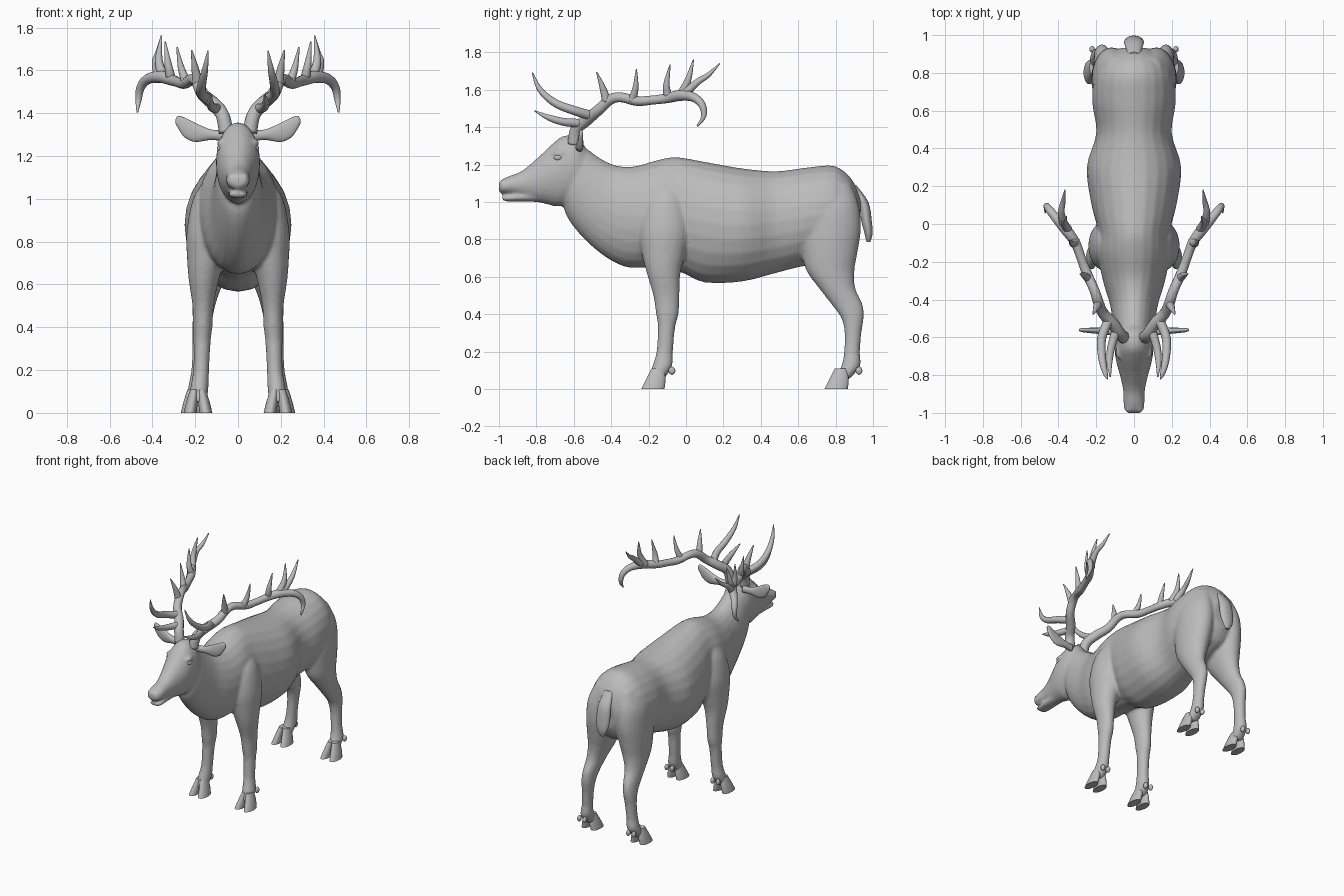
import bpy, bmesh, math
from mathutils import Vector as V, Matrix

grey = bpy.data.materials.new("plain grey")
grey.diffuse_color = (0.5, 0.5, 0.5, 1)


def spline(rows, k=4):
    """Smoothly interpolate rows of numbers (Catmull-Rom)."""
    out = []
    for i in range(len(rows) - 1):
        quad = [rows[max(i - 1, 0)], rows[i], rows[i + 1], rows[min(i + 2, len(rows) - 1)]]
        for j in range(k):
            t = j / k
            out.append([0.5 * (2 * b + (c - a) * t + (2 * a - 5 * b + 4 * c - d) * t * t
                               + (3 * b - a - 3 * c + d) * t ** 3) for a, b, c, d in zip(*quad)])
    return out + [list(rows[-1])]


def loft(bm, rings, side=1, n=24):
    """Skin elliptical rings, each given as centre and two half axes."""
    loops = []
    for c, a, b in rings:
        loop = []
        for i in range(n):
            t = 2 * math.pi * i / n
            p = c + a * math.cos(t) + b * math.sin(t)
            loop.append(bm.verts.new((p.x * side, p.y, p.z)))
        loops.append(loop)
    for p, q in zip(loops, loops[1:]):
        for i in range(n):
            bm.faces.new((p[i], p[(i + 1) % n], q[(i + 1) % n], q[i]))
    bm.faces.new(loops[0])
    bm.faces.new(loops[-1][::-1])


def trunk(bm, rows, side=1):
    """Rows: top y,z, bottom y,z, centre x, half width."""
    rings = []
    for ty, tz, by, bz, x, w in spline(rows):
        rings.append((V((x, (ty + by) / 2, (tz + bz) / 2)),
                      V((0, (ty - by) / 2, (tz - bz) / 2)), V((max(w, 0.004), 0, 0))))
    loft(bm, rings, side)


def limb(bm, rows, side=1):
    """Rows: height, front y, back y, centre x, half width."""
    trunk(bm, [(f, z, b, z, x, w) for z, f, b, x, w in rows], side)


def tube(bm, rows, side):
    """Rows: x, y, z, radius."""
    pts = spline(rows, 5)
    rings = []
    for i, p in enumerate(pts):
        d = (V(pts[min(i + 1, len(pts) - 1)][:3]) - V(pts[max(i - 1, 0)][:3])).normalized()
        a = d.cross(V((1, 0, 0))).normalized()
        r = max(p[3], 0.002)
        rings.append((V(p[:3]), a * r, d.cross(a) * r))
    loft(bm, rings, side, 12)


def blob(bm, c, s, side=1):
    m = Matrix.Translation((c[0] * side, c[1], c[2])) @ Matrix.Diagonal((*s, 1))
    bmesh.ops.create_uvsphere(bm, u_segments=16, v_segments=10, radius=1, matrix=m)


def finish(bm, name):
    bmesh.ops.recalc_face_normals(bm, faces=bm.faces)
    for f in bm.faces:
        f.smooth = True
    me = bpy.data.meshes.new(name)
    bm.to_mesh(me)
    bm.free()
    me.materials.append(grey)
    ob = bpy.data.objects.new(name, me)
    bpy.context.collection.objects.link(ob)
    return ob


# body: torso with neck, head, legs, blended by a remesh
body = bmesh.new()
trunk(body, [(.935, 1.02, .925, .82, 0, .07), (.90, 1.10, .88, .74, 0, .15),
             (.85, 1.16, .82, .70, 0, .19), (.78, 1.195, .74, .67, 0, .215),
             (.65, 1.185, .62, .655, 0, .22), (.48, 1.165, .48, .62, 0, .2),
             (.30, 1.18, .30, .575, 0, .25), (.10, 1.215, .10, .57, 0, .225),
             (-.05, 1.24, -.03, .625, 0, .19), (-.15, 1.225, -.17, .65, 0, .19),
             (-.28, 1.19, -.32, .652, 0, .165), (-.38, 1.197, -.45, .72, 0, .13),
             (-.46, 1.235, -.57, .83, 0, .112), (-.54, 1.29, -.645, .94, 0, .097),
             (-.60, 1.30, -.66, 1.05, 0, .07)])
trunk(body, [(-.52, 1.26, -.55, .97, 0, .08), (-.575, 1.345, -.63, .985, 0, .1),
             (-.65, 1.355, -.69, .975, 0, .102), (-.71, 1.315, -.75, .99, 0, .094),
             (-.80, 1.23, -.82, 1.005, 0, .072), (-.88, 1.165, -.89, 1.03, 0, .057),
             (-.95, 1.137, -.945, 1.042, 0, .056), (-.985, 1.12, -.985, 1.045, 0, .05),
             (-1.002, 1.10, -1.0, 1.06, 0, .03)])
# lower jaw
trunk(body, [(-.80, 1.06, -.80, 1.0, 0, .045), (-.90, 1.045, -.90, 1.003, 0, .046),
             (-.96, 1.036, -.96, 1.003, 0, .043), (-.985, 1.032, -.982, 1.012, 0, .028)])
for s in (1, -1):
    # front leg
    limb(body, [(1.08, -.15, -.04, .11, .05), (1.0, -.22, 0, .13, .08),
                (.85, -.25, .02, .145, .095), (.72, -.235, -.005, .15, .088),
                (.62, -.21, -.03, .16, .07), (.5, -.175, -.035, .163, .05),
                (.4, -.16, -.04, .165, .045), (.33, -.15, -.058, .168, .04),
                (.2, -.158, -.07, .172, .037), (.12, -.18, -.075, .18, .042),
                (.05, -.2, -.12, .185, .04)], s)
    # hind leg
    limb(body, [(1.1, .7, .88, .09, .06), (.98, .62, .925, .11, .1),
                (.85, .6, .935, .12, .105), (.72, .62, .915, .13, .095),
                (.63, .645, .9, .14, .08), (.54, .71, .905, .155, .06),
                (.45, .78, .945, .165, .047), (.38, .83, .95, .17, .043),
                (.3, .848, .938, .175, .038), (.2, .845, .93, .182, .036),
                (.12, .83, .93, .19, .042), (.05, .79, .87, .197, .04)], s)
    # brow and nostril rims
    blob(body, (.078, -.68, 1.262), (.022, .035, .016), s)
    blob(body, (.03, -.982, 1.1), (.018, .016, .02), s)
body = finish(body, "body")
mod = body.modifiers.new("blend", "REMESH")
mod.mode = 'VOXEL'
mod.voxel_size = 0.01
mod.use_smooth_shade = True
mod = body.modifiers.new("soften", "SMOOTH")
mod.factor = 0.5
mod.iterations = 5

# tail
bm = bmesh.new()
limb(bm, [(1.09, .88, .91, 0, .03), (1.0, .92, .975, 0, .048), (.9, .937, .993, 0, .052),
          (.83, .955, .997, 0, .04), (.785, .965, .985, 0, .015)])
finish(bm, "tail")

hooves, ears, eyes, antlers = (bmesh.new() for _ in range(4))
for s in (1, -1):
    # cloven hooves with dewclaws
    for y, cx in ((-.24, .187), (.74, .2)):
        for t in (-1, 1):
            limb(hooves, [(.11, y + .055, y + .125, cx + t * .016, .02),
                          (.05, y + .025, y + .13, cx + t * .028, .027),
                          (.0, y, y + .125, cx + t * .037, .03)], s)
            back = y + .165 if y < 0 else y + .185
            blob(hooves, (cx + t * .022, back, .098), (.014, .018, .022), s)
    # ears
    rows = [(.07, 1.32, 1.27, .02), (.13, 1.325, 1.275, .02), (.2, 1.355, 1.266, .016),
            (.25, 1.38, 1.288, .013), (.28, 1.387, 1.33, .01), (.292, 1.372, 1.352, .004)]
    loft(ears, [(V((x, -.575 + x * .05, (t + b) / 2)), V((0, 0, (t - b) / 2)), V((0, w, 0)))
                for x, t, b, w in spline(rows)], s)
    blob(eyes, (.078, -.683, 1.237), (.021, .026, .018), s)
    # antler beam
    tube(antlers, [(.055, -.6, 1.31, .034), (.072, -.585, 1.39, .032), (.11, -.53, 1.44, .032),
                   (.165, -.47, 1.49, .029), (.19, -.41, 1.545, .028), (.21, -.35, 1.56, .026),
                   (.25, -.26, 1.54, .026), (.28, -.18, 1.545, .024), (.31, -.1, 1.555, .026),
                   (.36, -.03, 1.57, .029), (.42, .04, 1.56, .024), (.455, .085, 1.52, .02),
                   (.465, .095, 1.46, .014), (.47, .06, 1.405, .004)], s)
    # antler tines
    for tine in ([(.09, -.55, 1.42, .024), (.12, -.65, 1.428, .021), (.13, -.73, 1.45, .016), (.125, -.81, 1.487, .003)],
                 [(.13, -.5, 1.46, .026), (.17, -.6, 1.49, .024), (.17, -.7, 1.53, .021), (.155, -.78, 1.6, .015), (.14, -.822, 1.692, .003)],
                 [(.19, -.425, 1.54, .024), (.2, -.445, 1.61, .017), (.217, -.478, 1.695, .003)],
                 [(.24, -.29, 1.54, .023), (.265, -.27, 1.61, .016), (.285, -.265, 1.71, .003)],
                 [(.31, -.09, 1.55, .024), (.325, -.105, 1.62, .018), (.34, -.085, 1.735, .003)],
                 [(.35, -.03, 1.57, .024), (.37, .01, 1.65, .018), (.358, .04, 1.762, .003)],
                 [(.37, -.01, 1.575, .025), (.385, .06, 1.64, .018), (.375, .12, 1.68, .013), (.365, .18, 1.74, .003)]):
        tube(antlers, tine, s)
finish(hooves, "hooves")
finish(ears, "ears")
finish(eyes, "eyes")
finish(antlers, "antlers")
# crisp soles and ear rims
bpy.ops.object.select_all(action='DESELECT')
for name in ("hooves", "tail"):
    bpy.data.objects[name].select_set(True)
    bpy.context.view_layer.objects.active = bpy.data.objects[name]
bpy.ops.object.shade_smooth_by_angle(angle=math.radians(50))
